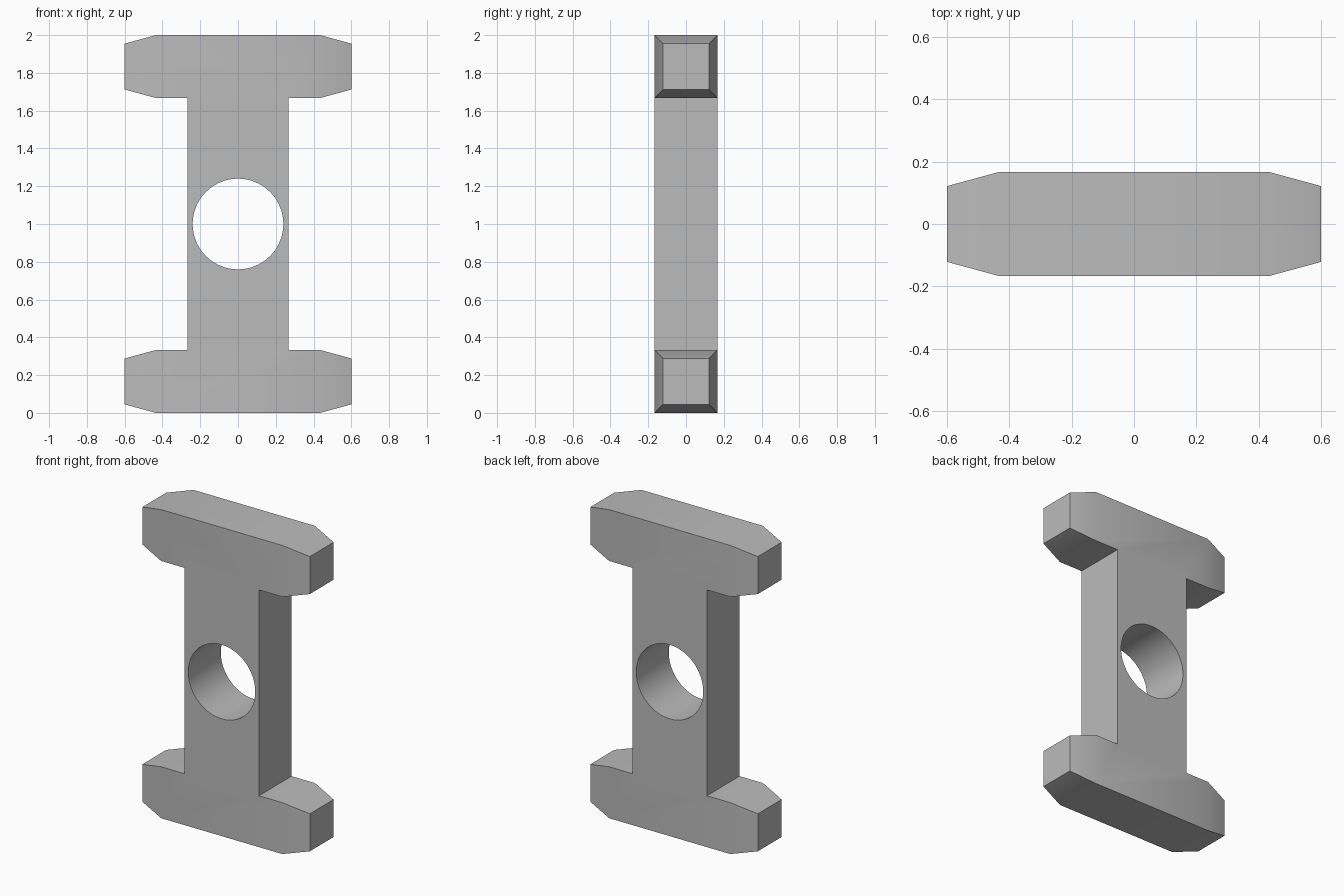
import bpy, bmesh, math
from mathutils import Vector

cube = bpy.data.objects.get("Cube")
if cube:
    bpy.data.objects.remove(cube, do_unlink=True)

HEIGHT = 2.0
BAR = 0.333       # crossbar height and overall depth
FLAT = 0.435      # half length of the straight part of a crossbar
TIP = 0.6         # half length including the tapered end
WEB = 0.267       # half width of the upright
TAPER = 0.73      # size of a crossbar end face
HOLE = 0.24

grey = bpy.data.materials.new("grey")
grey.use_nodes = True
colour = (0.5, 0.5, 0.5, 1)
grey.diffuse_color = colour
grey.node_tree.nodes["Principled BSDF"].inputs["Base Color"].default_value = colour

# I-shaped outline: right side going up, then its mirror going down
right = [(FLAT, 0), (FLAT, BAR), (WEB, BAR),
         (WEB, HEIGHT - BAR), (FLAT, HEIGHT - BAR), (FLAT, HEIGHT)]
outline = right + [(-x, z) for x, z in reversed(right)]
bm = bmesh.new()
face = bm.faces.new([bm.verts.new((x, -BAR / 2, z)) for x, z in outline])
ext = bmesh.ops.extrude_face_region(bm, geom=[face])
bmesh.ops.translate(bm, vec=(0, BAR, 0),
                    verts=[g for g in ext["geom"] if isinstance(g, bmesh.types.BMVert)])
bmesh.ops.recalc_face_normals(bm, faces=bm.faces[:])

# Tapered crossbar ends
ends = [f for f in bm.faces if abs(f.calc_center_median().x) > FLAT - 0.01]
for end in bmesh.ops.extrude_discrete_faces(bm, faces=ends)["faces"]:
    centre = end.calc_center_median()
    shift = Vector((math.copysign(TIP - FLAT, centre.x), 0, 0))
    for v in end.verts:
        v.co = centre + (v.co - centre) * TAPER + shift
bmesh.ops.recalc_face_normals(bm, faces=bm.faces[:])

mesh = bpy.data.meshes.new("i_shaped_body")
bm.to_mesh(mesh)
bm.free()
mesh.materials.append(grey)
body = bpy.data.objects.new("i_shaped_body", mesh)
bpy.context.collection.objects.link(body)

# Round hole through the upright
bpy.ops.mesh.primitive_cylinder_add(vertices=96, radius=HOLE, depth=1,
                                    location=(0, 0, HEIGHT / 2),
                                    rotation=(math.pi / 2, 0, 0))
cutter = bpy.context.object
cutter.name = "hole_cutter"
cutter.hide_render = True
cutter.data.materials.append(grey)
cut = body.modifiers.new("hole", 'BOOLEAN')
cut.operation = 'DIFFERENCE'
cut.solver = 'EXACT'
cut.object = cutter

bpy.ops.object.select_all(action='DESELECT')
body.select_set(True)
bpy.context.view_layer.objects.active = body
bpy.ops.object.modifier_apply(modifier=cut.name)
bpy.data.objects.remove(cutter, do_unlink=True)
bpy.ops.object.shade_smooth_by_angle(angle=math.radians(30))
